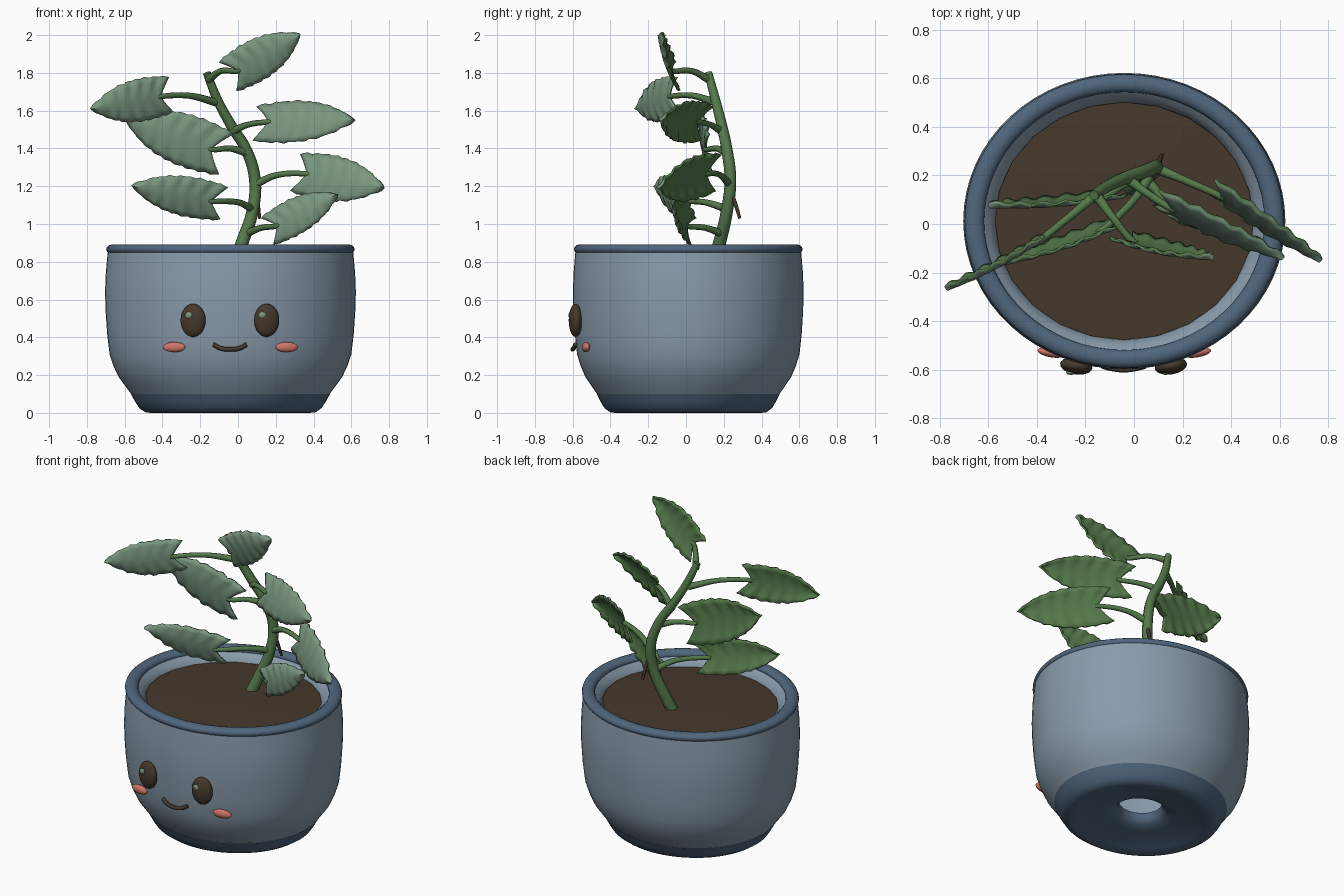
import bpy, bmesh, math
from mathutils import Vector

if "Cube" in bpy.data.objects:
    bpy.data.objects.remove(bpy.data.objects["Cube"], do_unlink=True)


def material(name, rgb):
    m = bpy.data.materials.new(name)
    m.use_nodes = True
    m.diffuse_color = (*rgb, 1)
    m.node_tree.nodes["Principled BSDF"].inputs["Base Color"].default_value = (*rgb, 1)
    return m


GLAZE = material("pale_blue_glaze", (0.25, 0.33, 0.41))
TRIM = material("dark_blue_glaze", (0.08, 0.133, 0.205))
BROWN = material("dark_brown", (0.06, 0.040, 0.025))
BLUSH = material("coral_pink", (0.62, 0.18, 0.135))
SAGE = material("sage_green", (0.195, 0.31, 0.215))
GREEN = material("stem_green", (0.09, 0.19, 0.07))

CX, CY, OVAL = -0.04, 0.012, 0.92   # pot centre and depth ratio


def finish(obj, angle=40):
    bpy.ops.object.select_all(action="DESELECT")
    obj.select_set(True)
    bpy.context.view_layer.objects.active = obj
    bpy.ops.object.shade_smooth_by_angle(angle=math.radians(angle))
    return obj


def mesh_object(name, bm, mats, angle=40):
    me = bpy.data.meshes.new(name)
    bm.to_mesh(me)
    bm.free()
    obj = bpy.data.objects.new(name, me)
    bpy.context.collection.objects.link(obj)
    for m in mats:
        me.materials.append(m)
    return finish(obj, angle)


def lathe(name, profile, mat, sides=64, closed=False):
    """Turn a (radius, height) profile round the oval pot axis."""
    bm = bmesh.new()
    rings = []
    for r, z in profile:
        ring = []
        for j in range(sides):
            a = math.tau * j / sides
            ring.append(bm.verts.new((CX + r * math.cos(a), CY + OVAL * r * math.sin(a), z)))
        rings.append(ring)
    pairs = list(zip(rings, rings[1:]))
    if closed:
        pairs.append((rings[-1], rings[0]))
    for low, high in pairs:
        for j in range(sides):
            k = (j + 1) % sides
            bm.faces.new((low[j], low[k], high[k], high[j]))
    bmesh.ops.remove_doubles(bm, verts=bm.verts[:], dist=1e-5)
    return mesh_object(name, bm, [mat])


def tube(name, points, radii, mat, depth=1.0):
    """Smooth tapered tube through the points."""
    cu = bpy.data.curves.new(name, "CURVE")
    cu.dimensions = "3D"
    cu.bevel_depth = depth
    cu.bevel_resolution = 2
    cu.resolution_u = 5
    cu.use_fill_caps = True
    sp = cu.splines.new("BEZIER")
    sp.bezier_points.add(len(points) - 1)
    for bp, co, r in zip(sp.bezier_points, points, radii):
        bp.co, bp.radius = co, r
        bp.handle_left_type = bp.handle_right_type = "AUTO"
    obj = bpy.data.objects.new(name, cu)
    bpy.context.collection.objects.link(obj)
    cu.materials.append(mat)
    bpy.ops.object.select_all(action="DESELECT")
    obj.select_set(True)
    bpy.context.view_layer.objects.active = obj
    bpy.ops.object.convert(target="MESH")
    return finish(bpy.context.view_layer.objects.active, 50)


def ball(name, centre, size, mat, turn=0):
    bpy.ops.mesh.primitive_uv_sphere_add(segments=24, ring_count=14, location=centre)
    obj = bpy.context.object
    obj.name = name
    obj.scale = size
    obj.rotation_euler.z = turn
    obj.data.materials.append(mat)
    return finish(obj, 60)


# Pot: bulging shell with inner wall, foot with drain hole, rolled rim
lathe("pot_body", [(0.525, 0.1), (0.555, 0.14), (0.592, 0.19), (0.62, 0.25), (0.64, 0.31),
                   (0.653, 0.42), (0.661, 0.54), (0.664, 0.64), (0.66, 0.74), (0.65, 0.85),
                   (0.585, 0.865), (0.555, 0.84), (0.53, 0.8), (0.53, 0.6), (0.51, 0.3),
                   (0.44, 0.16), (0.13, 0.12)], GLAZE)
lathe("pot_foot", [(0.13, 0.12), (0.135, 0.085), (0.16, 0.06), (0.22, 0.045), (0.3, 0.035),
                   (0.38, 0.012), (0.42, 0.0), (0.45, 0.003), (0.482, 0.025), (0.505, 0.06),
                   (0.527, 0.1)], TRIM)
rim = []
for i in range(14):
    a = math.tau * i / 14
    rim.append((0.618 + 0.04 * math.cos(a), 0.866 + 0.027 * math.sin(a)))
lathe("pot_rim", rim, TRIM, closed=True)
lathe("soil", [(0.533, 0.815), (0.3, 0.825), (0, 0.83)], BROWN, sides=24)

# Face
for side, word in ((-1, "right"), (1, "left")):
    x = CX - 0.003 + side * 0.195
    ball(word + "_eye", (x, -0.585, 0.49), (0.067, 0.035, 0.088), BROWN, side * 0.15)
    ball(word + "_eye_glint", (x - 0.022, -0.612, 0.517), (0.02, 0.01, 0.018), SAGE)
    ball(word + "_cheek", (CX + side * 0.298, -0.53, 0.348), (0.06, 0.02, 0.027), BLUSH, side * 0.15)
tube("smile", [(-0.13, -0.585, 0.362), (-0.095, -0.594, 0.343), (-0.043, -0.6, 0.336),
               (0.01, -0.594, 0.343), (0.045, -0.585, 0.362)], [0.012] * 5, BROWN)

# Main stem
tube("main_stem", [(-0.01, 0.15, 0.81), (0.025, 0.18, 0.91), (0.075, 0.215, 1.06),
                   (0.09, 0.235, 1.23), (0.045, 0.217, 1.39), (-0.035, 0.19, 1.52),
                   (-0.11, 0.155, 1.66), (-0.165, 0.118, 1.8)],
     [0.036, 0.034, 0.032, 0.031, 0.03, 0.028, 0.025, 0.021], GREEN)
tube("dry_twig", [(0.1, 0.235, 1.17), (0.105, 0.26, 1.11), (0.115, 0.285, 1.03)],
     [0.013, 0.011, 0.008], BROWN)


def leaf(name, base, tip, width, tilt):
    """Arrow-shaped leaf: sage in front, stem green behind, wavy edge."""
    base, tip = Vector(base), Vector(tip)
    along = tip - base
    d = along.normalized()
    n = Vector((0, -1, tilt))
    n = (n - d * n.dot(d)).normalized()
    across = n.cross(d)
    rows, half = 28, 4
    bm = bmesh.new()
    grid = []
    for i in range(rows + 1):
        s = i / rows
        w = width * (0.8 + 0.9 * s) * (1 - s ** 1.8)
        w *= 1 + 0.03 * (i % 3 - 1)
        row = []
        for j in range(-half, half + 1):
            v = j / half
            u = s - 0.17 * (1 - s) ** 2 * abs(v) ** 1.3
            bend = -0.02 * v * v + 0.007 * abs(v) * math.sin(s * 38) + 0.012 * math.sin(math.pi * s)
            row.append(bm.verts.new(base + along * u + across * (w * v) + n * bend))
        grid.append(row)
    for r0, r1 in zip(grid, grid[1:]):
        for j in range(2 * half):
            bm.faces.new((r0[j], r1[j], r1[j + 1], r0[j + 1]))
    bmesh.ops.remove_doubles(bm, verts=bm.verts[:], dist=1e-5)
    bm.normal_update()
    if sum((f.normal.dot(n) for f in bm.faces)) < 0:
        bmesh.ops.reverse_faces(bm, faces=bm.faces[:])
    obj = mesh_object(name, bm, [SAGE, GREEN], 60)
    mod = obj.modifiers.new("thickness", "SOLIDIFY")
    mod.thickness = 0.011
    mod.offset = 0
    mod.material_offset = 1
    mod.material_offset_rim = 1


# Leaves: name, stem joint, stalk bend, leaf base, leaf tip, half width, upward tilt
LEAVES = [
    ("top_leaf", (-0.155, 0.12, 1.765), (-0.09, 0.03, 1.81), (0.0, -0.075, 1.81), (0.325, -0.145, 2.0), 0.115, -0.15),
    ("left_upper_leaf", (-0.03, 0.19, 1.49), (0.05, 0.13, 1.525), (0.16, 0.06, 1.54), (0.61, -0.145, 1.555), 0.122, 0.35),
    ("left_middle_leaf", (0.09, 0.23, 1.21), (0.21, 0.18, 1.26), (0.365, 0.11, 1.265), (0.765, -0.155, 1.195), 0.13, 0.15),
    ("left_lower_leaf", (0.045, 0.19, 0.95), (0.125, 0.1, 0.98), (0.205, 0.005, 0.99), (0.52, -0.08, 1.155), 0.1, 0.2),
    ("right_lower_leaf", (0.075, 0.215, 1.08), (0.0, 0.1, 1.115), (-0.14, -0.03, 1.12), (-0.555, -0.17, 1.2), 0.112, -0.15),
    ("right_middle_leaf", (0.04, 0.21, 1.38), (-0.045, 0.16, 1.4), (-0.14, 0.105, 1.395), (-0.595, 0.07, 1.555), 0.145, -0.08),
    ("right_upper_leaf", (-0.12, 0.15, 1.645), (-0.265, 0.03, 1.68), (-0.41, -0.085, 1.675), (-0.77, -0.27, 1.61), 0.118, -0.12),
]
for name, joint, bend, base, tip, width, tilt in LEAVES:
    end = Vector(base).lerp(Vector(tip), 0.04)
    tube(name + "_stalk", [joint, bend, base, end], [0.022, 0.016, 0.014, 0.009], GREEN)
    leaf(name, base, tip, width, tilt)
